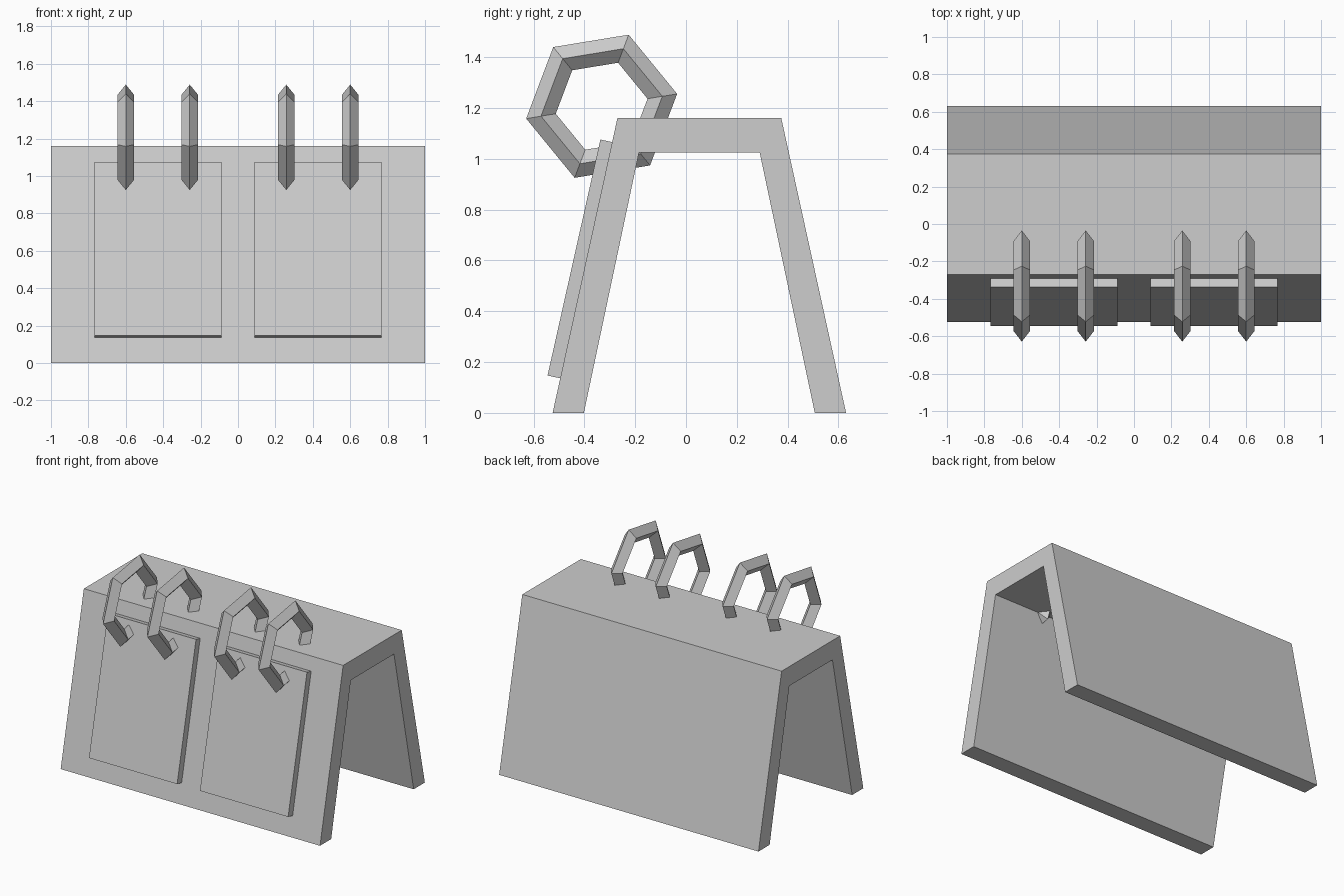
import bpy
import bmesh
from math import cos, sin, pi, radians

cube = bpy.data.objects.get("Cube")
if cube:
    bpy.data.objects.remove(cube, do_unlink=True)

# One plain grey for the whole model
grey = bpy.data.materials.new("light_grey")
grey.use_nodes = True
colour = (0.61, 0.61, 0.61, 1.0)
grey.diffuse_color = colour
grey.node_tree.nodes["Principled BSDF"].inputs["Base Color"].default_value = colour


def finish(name, bm):
    bmesh.ops.recalc_face_normals(bm, faces=bm.faces)
    mesh = bpy.data.meshes.new(name)
    bm.to_mesh(mesh)
    bm.free()
    mesh.materials.append(grey)
    obj = bpy.data.objects.new(name, mesh)
    bpy.context.collection.objects.link(obj)
    return obj


def prism(name, profile, x0, x1):
    """Extrude a (y, z) profile along x."""
    bm = bmesh.new()
    face = bm.faces.new([bm.verts.new((x0, y, z)) for y, z in profile])
    new = bmesh.ops.extrude_face_region(bm, geom=[face])["geom"]
    moved = [v for v in new if isinstance(v, bmesh.types.BMVert)]
    bmesh.ops.translate(bm, verts=moved, vec=(x1 - x0, 0, 0))
    return finish(name, bm)


def ring(name, x, y, z, radius, half_depth, half_width, tilt, sides=6):
    """Six-sided ring with a diamond section, standing in the yz plane."""
    bm = bmesh.new()
    loops = []
    for i in range(sides):
        a = tilt + 2 * pi * i / sides
        loop = []
        for j in range(4):
            b = pi / 2 * j
            r = radius + half_depth * cos(b)
            loop.append(bm.verts.new((x + half_width * sin(b), y + r * cos(a), z + r * sin(a))))
        loops.append(loop)
    for i in range(sides):
        p, q = loops[i], loops[(i + 1) % sides]
        for j in range(4):
            k = (j + 1) % 4
            bm.faces.new((p[j], q[j], q[k], p[k]))
    return finish(name, bm)


# Folded stand: two sloping walls joined by a flat top
stand = [(-0.525, 0), (-0.27, 1.16), (0.375, 1.16), (0.63, 0),
         (0.507, 0), (0.29, 1.025), (-0.185, 1.025), (-0.402, 0)]
prism("stand", stand, -1, 1)

# Pages lying on the front slope, and the rings they hang from
page = [(-0.545, 0.147), (-0.337, 1.076), (-0.287, 1.065), (-0.493, 0.136)]
for side, s in (("left", 1), ("right", -1)):
    prism(f"{side}_page", page, s * 0.088, s * 0.768)
    for place, x in (("inner", 0.258), ("outer", 0.6)):
        ring(f"{side}_{place}_ring", s * x, -0.332, 1.207,
             0.242, 0.059, 0.045, radians(9.3))
